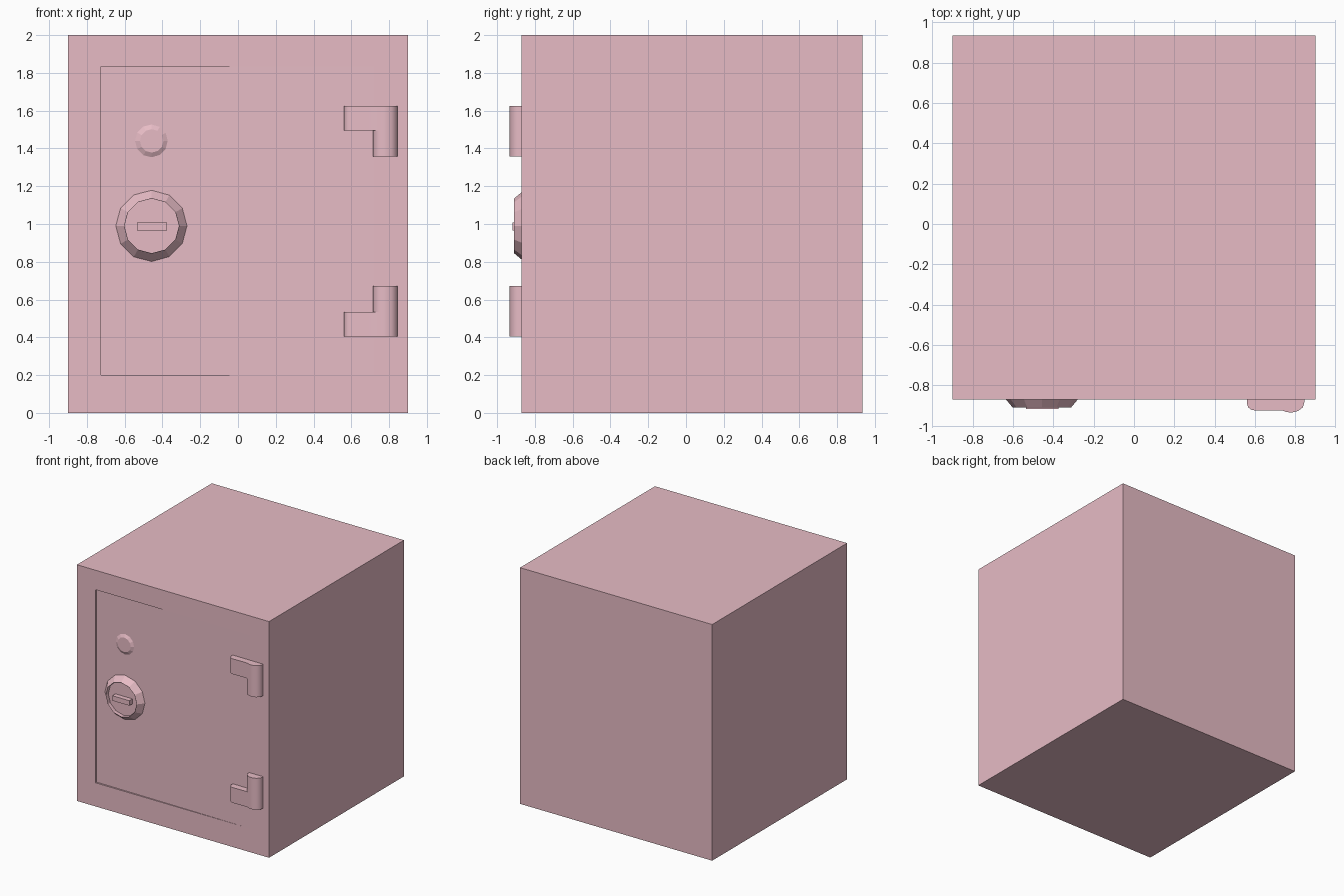
import bpy, bmesh, math

if "Cube" in bpy.data.objects:
    bpy.data.objects.remove(bpy.data.objects["Cube"])

FRONT, BACK = -0.87, 0.935
MIRROR_Z = 1.015          # hinges mirror about this height
COL = (0.8, 0.5, 0.56, 1)
mat = bpy.data.materials.new("safe_paint")
mat.diffuse_color = COL
mat.use_nodes = True
mat.node_tree.nodes["Principled BSDF"].inputs["Base Color"].default_value = mat.diffuse_color


def finish(bm, name, smooth=False):
    bmesh.ops.recalc_face_normals(bm, faces=bm.faces)
    me = bpy.data.meshes.new(name)
    bm.to_mesh(me)
    bm.free()
    me.materials.append(mat)
    ob = bpy.data.objects.new(name, me)
    bpy.context.collection.objects.link(ob)
    if smooth:
        bpy.ops.object.select_all(action='DESELECT')
        ob.select_set(True)
        bpy.context.view_layer.objects.active = ob
        bpy.ops.object.shade_smooth_by_angle(angle=math.radians(40))
    return ob


def box(bm, x0, x1, y0, y1, z0, z1):
    vs = bmesh.ops.create_cube(bm, size=1)['verts']
    for v in vs:
        v.co.x = x1 if v.co.x > 0 else x0
        v.co.y = y1 if v.co.y > 0 else y0
        v.co.z = z1 if v.co.z > 0 else z0


# Cabinet, with a shallow door recess that tapers out at the hinge side
bm = bmesh.new()
box(bm, -0.9, 0.9, FRONT, BACK, 0, 2)
bm.normal_update()
door = min(bm.faces, key=lambda f: f.calc_center_median().y)
bmesh.ops.inset_region(bm, faces=[door], thickness=0.17)
for v in door.verts:
    v.co.x = 0.72 if v.co.x > 0 else -0.725
    v.co.z = 1.835 if v.co.z > 1 else 0.2
bmesh.ops.inset_region(bm, faces=[door], thickness=0.0)
for v in door.verts:
    if v.co.x < 0:
        v.co.y += 0.015
bmesh.ops.remove_doubles(bm, verts=bm.verts, dist=1e-5)
finish(bm, "cabinet")


# Turned parts facing the front: (radius, y) rings joined by quads, capped at the end
def turned(name, cx, cz, rings, sides=12):
    bm = bmesh.new()
    loops = []
    for r, y in rings:
        loops.append([bm.verts.new((cx + r * math.cos(2 * math.pi * i / sides), y,
                                    cz + r * math.sin(2 * math.pi * i / sides)))
                      for i in range(sides)])
    for a, b in zip(loops, loops[1:]):
        for i in range(sides):
            j = (i + 1) % sides
            bm.faces.new((a[i], a[j], b[j], b[i]))
    bm.faces.new(loops[0])
    bm.faces.new(loops[-1])
    return finish(bm, name)


turned("dial", -0.457, 0.99, [(0.19, -0.856), (0.145, -0.91), (0.145, -0.876)])
turned("lock_cover", -0.457, 1.44, [(0.09, -0.856), (0.062, -0.871)])

# Grip bar across the dial
bm = bmesh.new()
box(bm, -0.535, -0.375, -0.918, -0.87, 0.965, 1.007)
finish(bm, "dial_grip")


# Hinges: plan profiles extruded in z, mirrored for the lower one
barrel = [(0.735, -0.924), (0.755, -0.933), (0.785, -0.935), (0.815, -0.927),
          (0.837, -0.91), (0.845, -0.885), (0.845, -0.865)]
arm_profile = [(0.56, -0.865), (0.56, -0.892), (0.567, -0.91), (0.58, -0.921),
               (0.6, -0.925)] + barrel
barrel_profile = [(0.715, -0.865), (0.715, -0.89), (0.721, -0.909)] + barrel


def prism(bm, profile, z0, z1):
    lo = [bm.verts.new((x, y, z0)) for x, y in profile]
    hi = [bm.verts.new((x, y, z1)) for x, y in profile]
    bm.faces.new(lo)
    bm.faces.new(hi)
    for i in range(len(profile)):
        j = (i + 1) % len(profile)
        bm.faces.new((lo[i], lo[j], hi[j], hi[i]))


for name, s in (("upper_hinge", 1), ("lower_hinge", -1)):
    bm = bmesh.new()
    prism(bm, arm_profile, MIRROR_Z + s * 0.48, MIRROR_Z + s * 0.61)
    prism(bm, barrel_profile, MIRROR_Z + s * 0.343, MIRROR_Z + s * 0.48)
    finish(bm, name, smooth=True)
